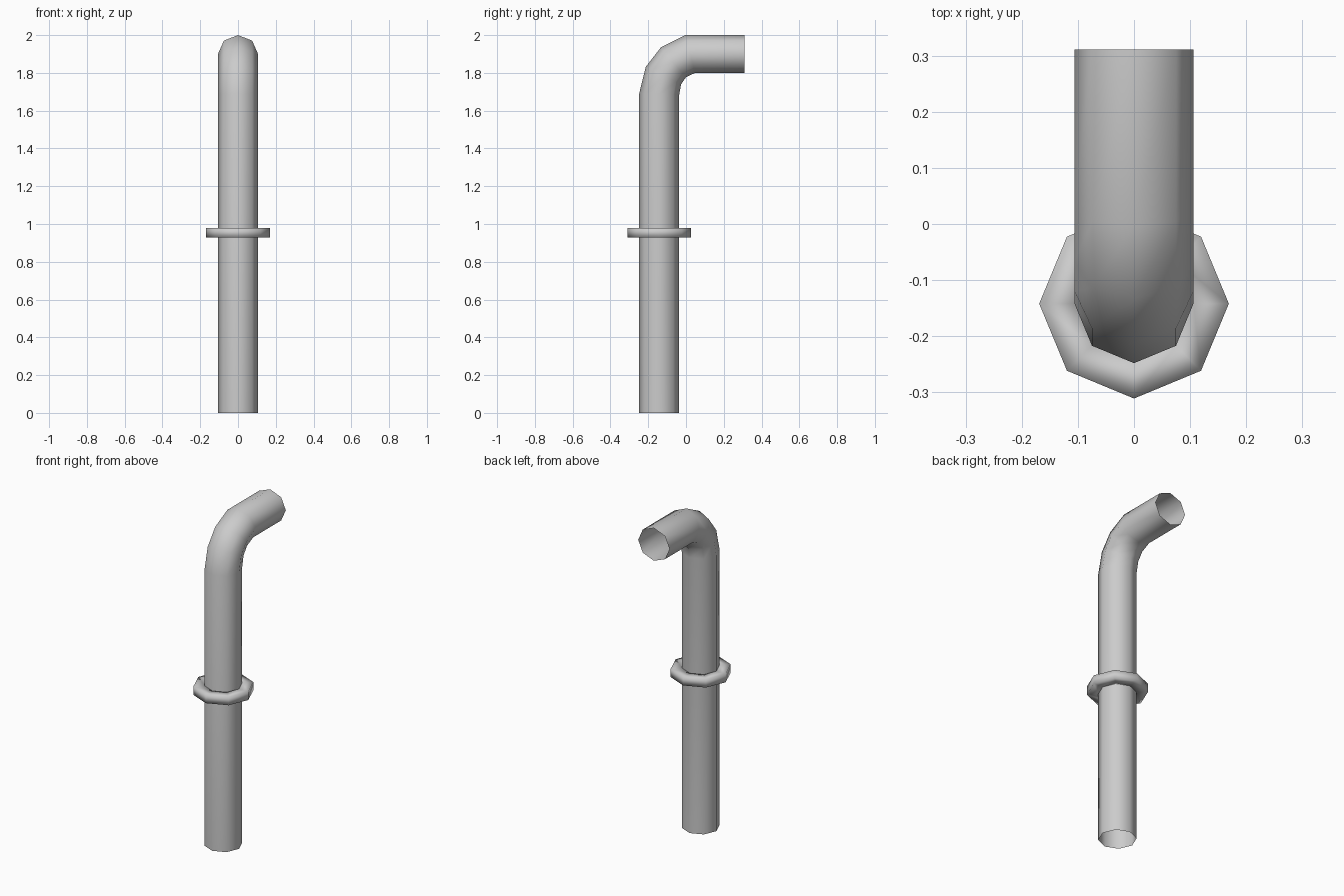
import bpy
from math import cos, sin, pi
from mathutils import Vector

if "Cube" in bpy.data.objects:
    bpy.data.objects.remove(bpy.data.objects["Cube"])

SIDES = 8
R = 0.106       # pipe radius
CY = -0.142     # y of the upright axis


def ring(outer, inner, rx):
    """Octagon spanning two opposite (y, z) points, with half width rx in x."""
    o, i = Vector((0, *outer)), Vector((0, *inner))
    mid, half = (o + i) / 2, (o - i) / 2
    return [mid + half * cos(2 * pi * k / SIDES) + Vector((rx * sin(2 * pi * k / SIDES), 0, 0))
            for k in range(SIDES)]


def loft(name, rings, closed=False):
    """Skin neighbouring rings with quads and shade smooth."""
    n = len(rings)
    verts = [v for r in rings for v in r]
    faces = []
    for a in range(n if closed else n - 1):
        b = (a + 1) % n
        for k in range(SIDES):
            m = (k + 1) % SIDES
            faces.append((a * SIDES + k, a * SIDES + m, b * SIDES + m, b * SIDES + k))
    mesh = bpy.data.meshes.new(name)
    mesh.from_pydata(verts, [], faces)
    mesh.update()
    mesh.shade_smooth()
    obj = bpy.data.objects.new(name, mesh)
    bpy.context.collection.objects.link(obj)
    return obj


# Open-ended pipe with a bend: (outer side, inner side) of each ring in y, z
path = [
    ((CY - R, 0.0), (CY + R, 0.0)),
    ((CY - R, 1.69), (CY + R, 1.685)),
    ((-0.213, 1.832), (-0.026, 1.74)),
    ((-0.133, 1.935), (0.0, 1.777)),
    ((-0.003, 2.0), (0.048, 1.8)),
    ((0.311, 2.0), (0.311, 1.8)),
]
loft("bent_pipe", [ring(o, i, R) for o, i in path])

# Flat collar around the upright
collar = [(R, 0.928), (0.169, 0.928), (0.169, 0.979), (R, 0.979)]
loft("collar", [ring((CY - r, z), (CY + r, z), r) for r, z in collar], closed=True)
